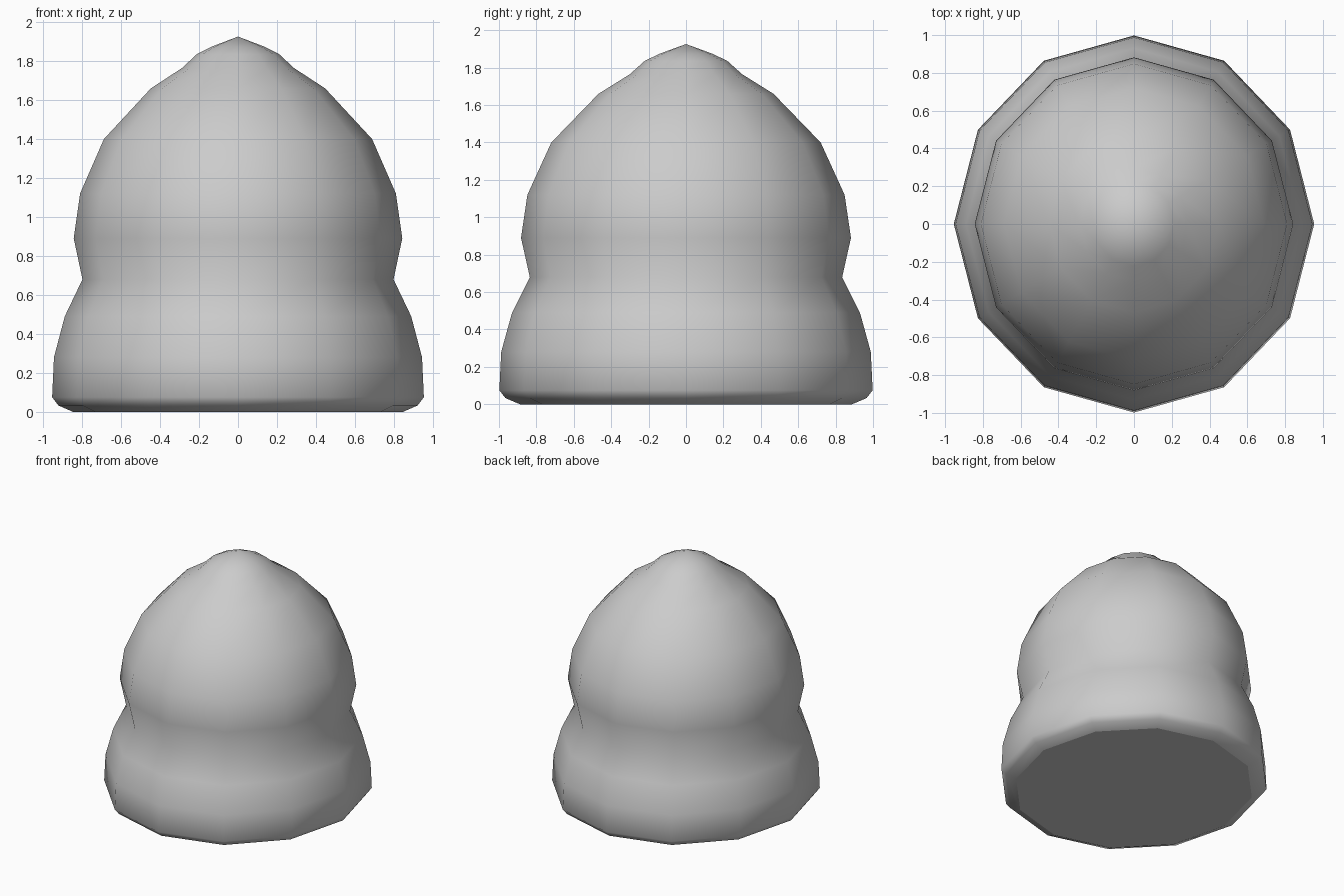
import bpy, bmesh
from math import sin, cos, tau

cube = bpy.data.objects.get("Cube")
if cube:
    bpy.data.objects.remove(cube, do_unlink=True)

SIDES = 12
WIDTH = 0.956  # the body is slightly narrower across x

# Radius and height, from the base up to just below the tip
PROFILE = [(0.887, 0), (0.965, 0.033), (0.998, 0.075), (0.988, 0.28),
           (0.93, 0.49), (0.835, 0.68), (0.882, 0.89), (0.848, 1.12),
           (0.72, 1.4), (0.468, 1.66), (0.3, 1.765), (0.222, 1.835),
           (0.145, 1.873)]
TIP = 1.926

grey = bpy.data.materials.new("plain grey")
grey.use_nodes = True
colour = (0.6, 0.6, 0.6, 1)
grey.diffuse_color = colour
grey.node_tree.nodes["Principled BSDF"].inputs["Base Color"].default_value = colour

# Domed body: stacked rings closed by a flat base and a pointed tip
bm = bmesh.new()
rings = [[bm.verts.new((WIDTH * r * cos(tau * i / SIDES), r * sin(tau * i / SIDES), z))
          for i in range(SIDES)] for r, z in PROFILE]
tip = bm.verts.new((0, 0, TIP))
for i in range(SIDES):
    j = (i + 1) % SIDES
    for low, high in zip(rings, rings[1:]):
        bm.faces.new((low[i], low[j], high[j], high[i]))
    bm.faces.new((rings[-1][i], rings[-1][j], tip))
for face in bm.faces:
    face.smooth = True
base = bm.faces.new(rings[0][::-1])
for edge in base.edges:
    edge.smooth = False

mesh = bpy.data.meshes.new("domed_body")
bm.to_mesh(mesh)
bm.free()
mesh.materials.append(grey)
body = bpy.data.objects.new("domed_body", mesh)
bpy.context.collection.objects.link(body)
